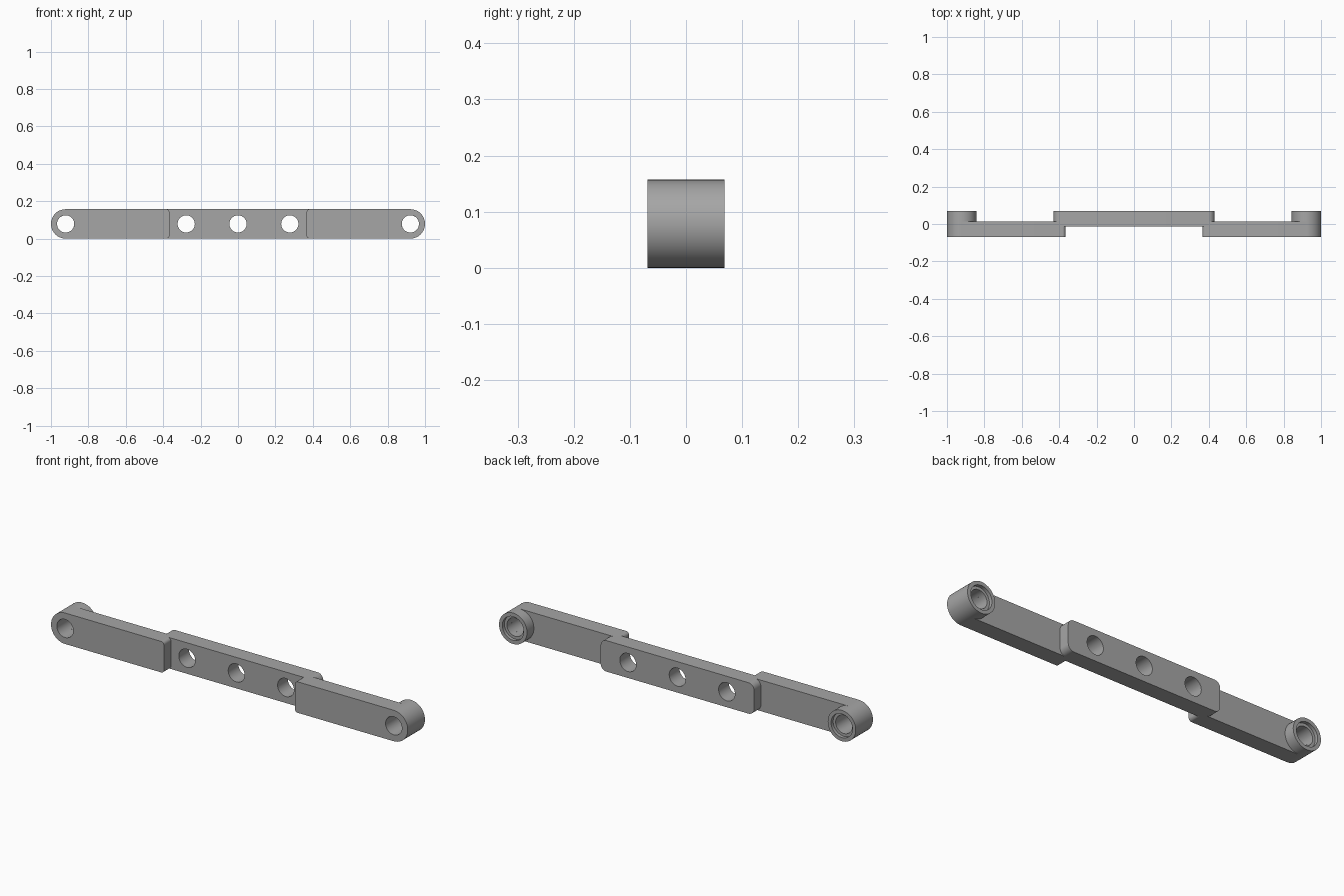
import bpy, bmesh
from math import sin, cos, pi, radians

cube = bpy.data.objects.get("Cube")
if cube:
    bpy.data.objects.remove(cube)

R = 0.0785            # half height of the beam
HOLE = 0.046
END = 1 - R           # centre of each rounded end
FRONT, BACK = -0.069, 0.069
ARM_BACK, MID_FRONT = 0.014, -0.013

grey = bpy.data.materials.new("light grey")
grey.use_nodes = True
colour = (0.38, 0.38, 0.38, 1)
grey.diffuse_color = colour
grey.node_tree.nodes["Principled BSDF"].inputs["Base Color"].default_value = colour


def arc(cx, cz, r, start, sweep, n):
    return [(cx + r * cos(start + sweep * i / n), cz + r * sin(start + sweep * i / n))
            for i in range(n + 1)]


def rounded(x0, x1, r0, r1):
    """Outline of a bar from x0 to x1 with corner radii r0 and r1."""
    pts = []
    corners = [(x1 - r1, R - r1, r1), (x0 + r0, R - r0, r0),
               (x0 + r0, r0 - R, r0), (x1 - r1, r1 - R, r1)]
    for i, (x, z, r) in enumerate(corners):
        for p in arc(x, z, r, i * pi / 2, pi / 2, 12):
            if not pts or abs(p[0] - pts[-1][0]) + abs(p[1] - pts[-1][1]) > 1e-5:
                pts.append(p)
    if abs(pts[0][0] - pts[-1][0]) + abs(pts[0][1] - pts[-1][1]) < 1e-5:
        pts.pop()
    return pts


def finish(obj):
    bpy.ops.object.select_all(action='DESELECT')
    obj.select_set(True)
    bpy.context.view_layer.objects.active = obj
    if obj.type == 'CURVE':
        bpy.ops.object.convert(target='MESH')
        obj = bpy.context.object
        bm = bmesh.new()
        bm.from_mesh(obj.data)
        bmesh.ops.remove_doubles(bm, verts=bm.verts, dist=1e-5)
        bmesh.ops.recalc_face_normals(bm, faces=bm.faces)
        bm.to_mesh(obj.data)
        bm.free()
    obj.data.materials.clear()
    obj.data.materials.append(grey)
    bpy.ops.object.shade_smooth_by_angle(angle=radians(30))


def plate(name, outline, holes, y0, y1):
    """Filled outline with round holes, standing upright from y0 to y1."""
    cu = bpy.data.curves.new(name, 'CURVE')
    cu.dimensions = '2D'
    cu.fill_mode = 'BOTH'
    cu.extrude = (y1 - y0) / 2
    for pts in [outline] + [arc(x, 0, HOLE, 0, 2 * pi, 40)[:-1] for x in holes]:
        sp = cu.splines.new('POLY')
        sp.points.add(len(pts) - 1)
        for p, (x, z) in zip(sp.points, pts):
            p.co = (x, z, 0, 1)
        sp.use_cyclic_u = True
    obj = bpy.data.objects.new(name, cu)
    obj.location = (0, (y0 + y1) / 2, R)
    obj.rotation_euler.x = pi / 2
    bpy.context.collection.objects.link(obj)
    finish(obj)


def boss(name, x):
    """Turned sleeve with a counterbore at the back."""
    profile = [(HOLE, ARM_BACK), (HOLE, 0.052), (0.06, 0.052),
               (0.06, BACK), (R, BACK), (R, ARM_BACK)]
    bm = bmesh.new()
    verts = [bm.verts.new((r, y, 0)) for r, y in profile]
    edges = [bm.edges.new(pair) for pair in zip(verts, verts[1:])]
    bmesh.ops.spin(bm, geom=verts + edges, cent=(0, 0, 0), axis=(0, 1, 0),
                   angle=2 * pi, steps=48, use_duplicate=False)
    bmesh.ops.remove_doubles(bm, verts=bm.verts, dist=1e-5)
    bmesh.ops.recalc_face_normals(bm, faces=bm.faces)
    # Make the rear rim face backwards
    rim = max(bm.faces, key=lambda f: f.calc_center_median().y)
    if rim.normal.y < 0:
        bmesh.ops.reverse_faces(bm, faces=bm.faces)
    me = bpy.data.meshes.new(name)
    bm.to_mesh(me)
    bm.free()
    obj = bpy.data.objects.new(name, me)
    obj.location = (x, 0, R)
    bpy.context.collection.objects.link(obj)
    finish(obj)


# Centre bar with three holes
plate("centre_bar", rounded(-0.43, 0.43, 0.032, 0.032), (-0.277, 0, 0.277), MID_FRONT, BACK)

# Side arms and their end sleeves
plate("right_arm", rounded(-1, -0.367, R, 0.016), [-END], FRONT, ARM_BACK)
plate("left_arm", rounded(0.367, 1, 0.016, R), [END], FRONT, ARM_BACK)
boss("right_end_sleeve", -END)
boss("left_end_sleeve", END)
